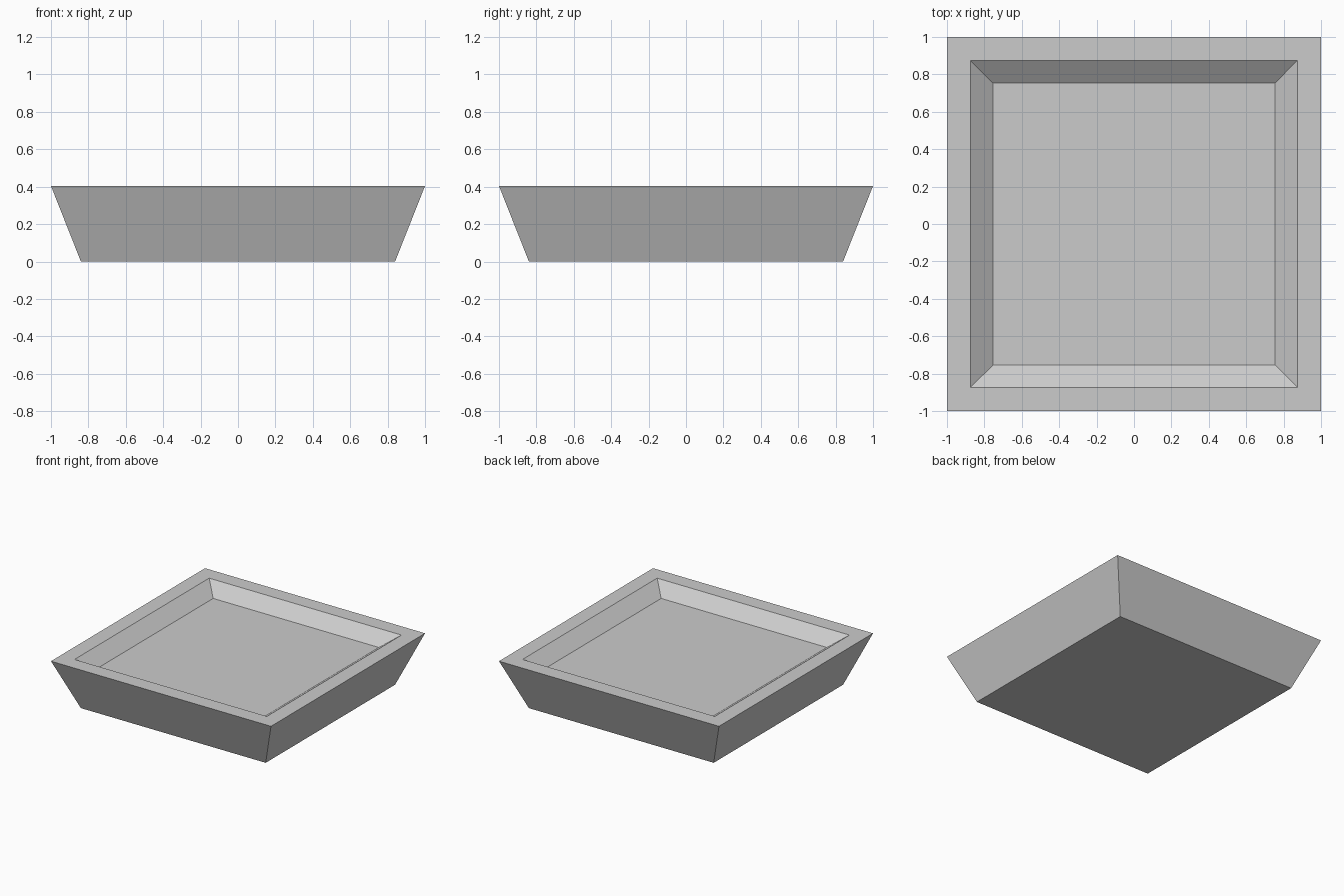
import bpy
import bmesh

cube = bpy.data.objects.get("Cube")
if cube:
    bpy.data.objects.remove(cube, do_unlink=True)

# Plain grey finish
grey = bpy.data.materials.new("light_grey")
grey.use_nodes = True
colour = (0.6, 0.6, 0.6, 1)
grey.diffuse_color = colour
grey.node_tree.nodes["Principled BSDF"].inputs["Base Color"].default_value = colour

# Square loops as (half width, height): base, outer rim, inner rim, recessed floor
profile = [(0.84, 0), (1, 0.404), (0.874, 0.404), (0.753, 0.316)]
corners = [(-1, -1), (1, -1), (1, 1), (-1, 1)]

bm = bmesh.new()
loops = [[bm.verts.new((x * half, y * half, z)) for x, y in corners]
         for half, z in profile]

# Flared sides, flat rim and sloped inner walls
for lower, upper in zip(loops, loops[1:]):
    for i in range(4):
        j = (i + 1) % 4
        bm.faces.new((lower[i], lower[j], upper[j], upper[i]))

# Underside and floor
bm.faces.new(loops[0][::-1])
bm.faces.new(loops[-1])
bmesh.ops.recalc_face_normals(bm, faces=bm.faces)

mesh = bpy.data.meshes.new("square_tray")
bm.to_mesh(mesh)
bm.free()
mesh.materials.append(grey)
tray = bpy.data.objects.new("square_tray", mesh)
bpy.context.collection.objects.link(tray)
